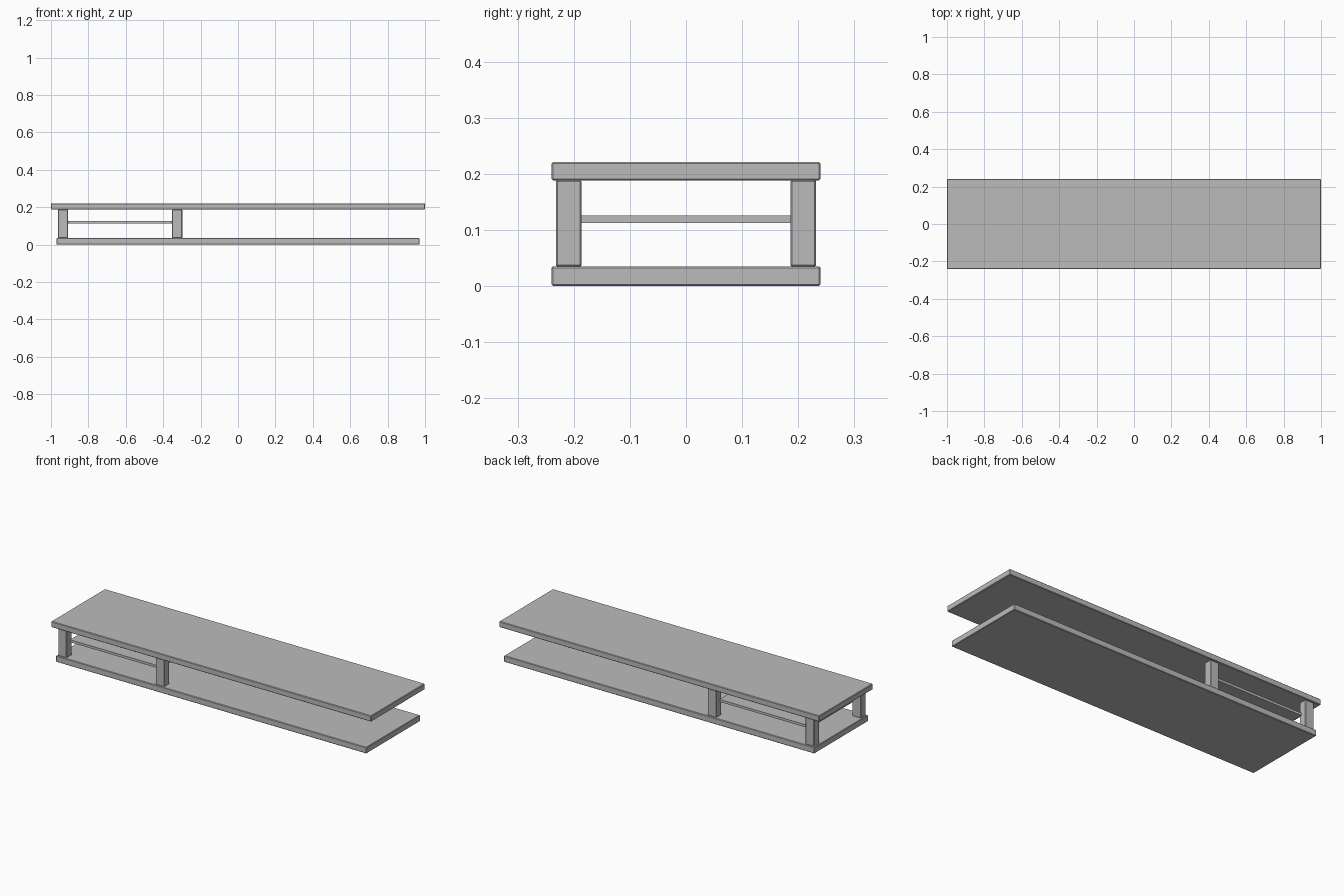
import bpy

# Remove the default cube
cube = bpy.data.objects.get("Cube")
if cube:
    bpy.data.objects.remove(cube, do_unlink=True)

# Single plain grey finish
grey = bpy.data.materials.new("plain grey")
grey.use_nodes = True
colour = (0.5, 0.5, 0.5, 1)
grey.diffuse_color = colour
grey.node_tree.nodes["Principled BSDF"].inputs["Base Color"].default_value = colour


def board(name, x, y, z, bevel=0.003):
    """Box between the (low, high) limits on each axis, with softened edges."""
    limits = (x, y, z)
    bpy.ops.mesh.primitive_cube_add(size=1, location=[(a + b) / 2 for a, b in limits])
    obj = bpy.context.object
    obj.name = name
    obj.scale = [b - a for a, b in limits]
    bpy.ops.object.transform_apply(location=False, rotation=False, scale=True)
    obj.data.materials.append(grey)
    if bevel:
        mod = obj.modifiers.new("Soft edges", 'BEVEL')
        mod.width = bevel
        mod.segments = 1
    return obj


# Long top and slightly shorter base
board("top_board", (-1, 1), (-0.24, 0.24), (0.188, 0.221))
board("base_board", (-0.97, 0.97), (-0.24, 0.24), (0, 0.035))

# Two pairs of posts at the right-hand end
for place, x in (("outer", -0.935), ("inner", -0.325)):
    for side, y in (("front", -0.209), ("back", 0.209)):
        board(f"{place}_{side}_post", (x - 0.027, x + 0.027),
              (y - 0.023, y + 0.023), (0.034, 0.189))

# Thin shelf held between the posts
board("shelf", (-0.91, -0.35), (-0.2, 0.2), (0.112, 0.126), bevel=0)
